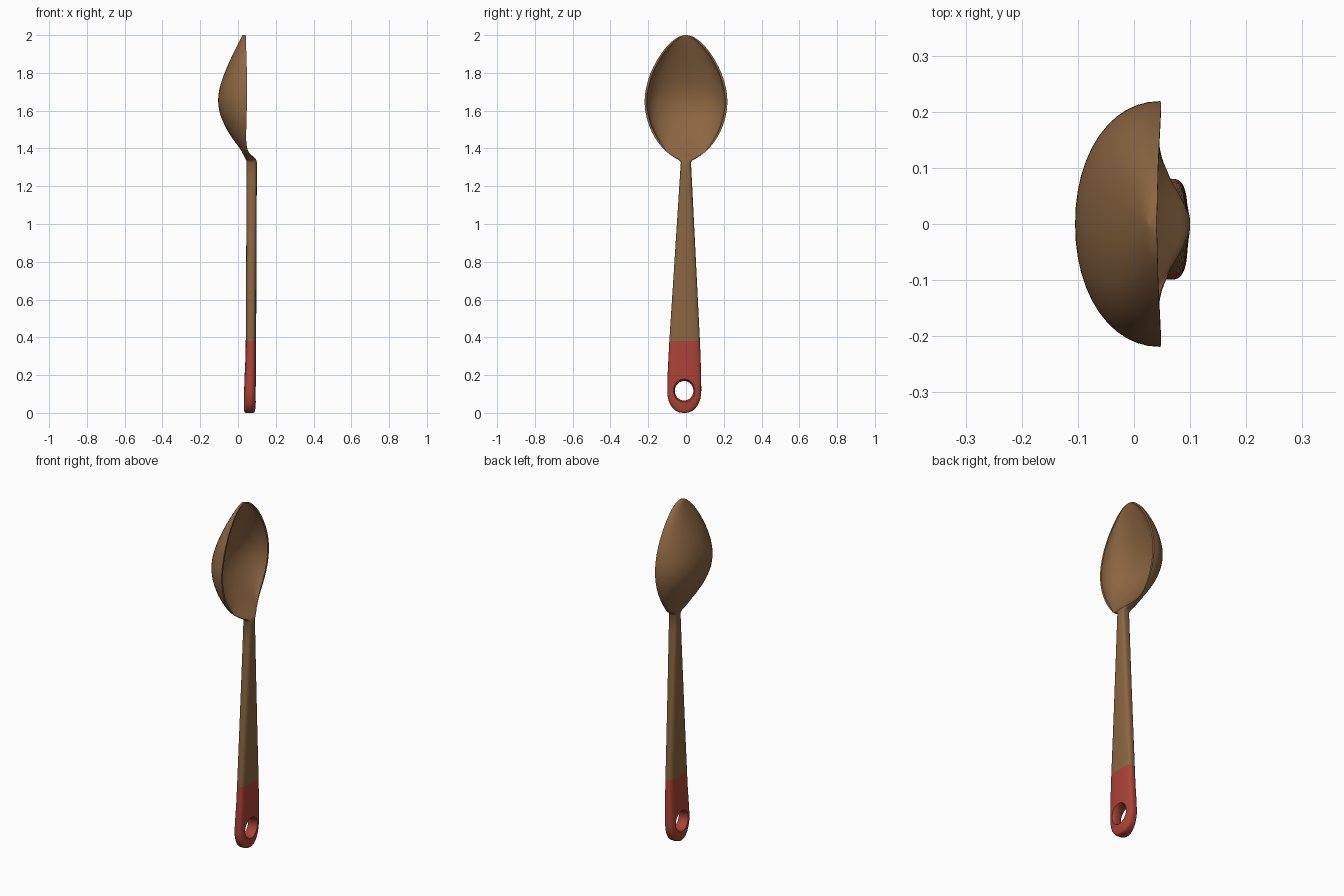
import bpy, bmesh, math

if "Cube" in bpy.data.objects:
    bpy.data.objects.remove(bpy.data.objects["Cube"])


def material(name, col):
    m = bpy.data.materials.new(name)
    m.diffuse_color = (*col, 1)
    m.use_nodes = True
    m.node_tree.nodes["Principled BSDF"].inputs["Base Color"].default_value = m.diffuse_color
    return m


wood = material("wood_brown", (0.26, 0.132, 0.054))
red = material("painted_red", (0.41, 0.056, 0.038))

RED_TOP = 0.38
HALF = 24

# Bowl stations: z, half width, rim x, front centre x, back centre x
BOWL = [
    (1.325, 0.027, 0.073, 0.100, 0.046),
    (1.338, 0.036, 0.074, 0.097, 0.043),
    (1.350, 0.058, 0.072, 0.088, 0.037),
    (1.370, 0.088, 0.062, 0.066, 0.026),
    (1.400, 0.121, 0.049, 0.037, 0.010),
    (1.450, 0.160, 0.043, -0.003, -0.027),
    (1.510, 0.191, 0.044, -0.040, -0.064),
    (1.580, 0.212, 0.046, -0.071, -0.094),
    (1.650, 0.219, 0.047, -0.082, -0.105),
    (1.720, 0.211, 0.048, -0.074, -0.097),
    (1.800, 0.187, 0.047, -0.048, -0.071),
    (1.880, 0.146, 0.045, -0.013, -0.036),
    (1.940, 0.101, 0.043, 0.016, -0.007),
    (1.980, 0.057, 0.042, 0.034, 0.013),
    (1.996, 0.024, 0.041, 0.040, 0.022),
    (2.000, 0.006, 0.040, 0.040, 0.026),
]


def smooth_rows(rows, steps):
    """Catmull-Rom through the rows."""
    out = []
    for i in range(len(rows) - 1):
        p0, p1 = rows[max(i - 1, 0)], rows[i]
        p2, p3 = rows[i + 1], rows[min(i + 2, len(rows) - 1)]
        for k in range(steps):
            t = k / steps
            out.append(tuple(
                0.5 * (2 * b + (c - a) * t + (2 * a - 5 * b + 4 * c - d) * t * t
                       + (3 * b - a - 3 * c + d) * t ** 3)
                for a, b, c, d in zip(p0, p1, p2, p3)))
    out.append(rows[-1])
    return out


def handle_row(z, w, front, back, squash=1.0):
    mid, h = (front + back) / 2, (front - back) / 2 * squash
    return (z, w, mid, mid + h, mid - h)


rows = []
# Rounded handle end
for i in range(12):
    a = math.radians(88 - 88 * i / 12)
    rows.append(handle_row(0.115 * (1 - math.sin(a)) , 0.09 * math.cos(a) ** 0.85,
                           0.095, 0.026 + 0.004 * math.cos(a), math.cos(a) ** 0.2))
# Straight tapered handle
rows.append(handle_row(0.12, 0.090, 0.096, 0.030))
rows.append(handle_row(0.20, 0.089, 0.096, 0.035))
rows.append(handle_row(0.28, 0.0855, 0.096, 0.039))
for i in range(10):
    t = i / 10
    rows.append(handle_row(RED_TOP + (1.325 - RED_TOP) * t, 0.081 - 0.054 * t,
                           0.096 + 0.004 * t, 0.041 + 0.005 * t))
rows += smooth_rows(BOWL, 3)
zmin = rows[0][0]


def ring(row):
    z, w, r, f, b = row
    k = min(max((z - 1.33) / 0.12, 0), 1)          # 0 on the handle, 1 in the bowl
    p = 3.2 + (2.1 - 3.2) * k
    lip = min(0.012 * k, w * 0.4)
    pts = []
    for side, depth, width in ((1, f, w - lip), (-1, b, w)):
        for i in range(HALF + 1):
            a = math.pi * i / HALF
            c, s = math.cos(a), max(math.sin(a), 0)
            y = math.copysign(abs(c) ** (2 / p), c) * width * side
            pts.append((r + (depth - r) * s ** (2 / p), y - 0.010 * max(0, 1 - z / 1.4), z))
    return pts


# Spoon: one loft from handle end to bowl tip
bm = bmesh.new()
loops = [[bm.verts.new(p) for p in ring(r)] for r in rows]
n = len(loops[0])
for lo, hi in zip(loops, loops[1:]):
    for j in range(n):
        bm.faces.new((lo[j], lo[(j + 1) % n], hi[(j + 1) % n], hi[j]))
bm.faces.new(loops[0][::-1])
bm.faces.new(loops[-1])
bmesh.ops.remove_doubles(bm, verts=bm.verts, dist=1e-5)
for v in bm.verts:
    if v.co.z <= zmin + 1e-4:
        v.co.z = 0
bmesh.ops.recalc_face_normals(bm, faces=bm.faces)
for f in bm.faces:
    f.material_index = 1 if f.calc_center_median().z < RED_TOP else 0
me = bpy.data.meshes.new("spoon")
bm.to_mesh(me)
bm.free()
spoon = bpy.data.objects.new("spoon", me)
bpy.context.collection.objects.link(spoon)
me.materials.append(wood)
me.materials.append(red)

# Hourglass cutter for the hanging hole with rounded lips
bm = bmesh.new()
SEG, prof = 40, []
for i in range(13):
    u = -1 + 2 * i / 12
    prof.append((0.063 + u * 0.040, 0.049 + 0.026 * (1 - math.sqrt(max(0, 1 - (0.95 * u) ** 2)))))
rings = [[bm.verts.new((x, -0.010 + r * math.cos(2 * math.pi * j / SEG),
                        0.117 + 1.05 * r * math.sin(2 * math.pi * j / SEG)))
          for j in range(SEG)] for x, r in prof]
for lo, hi in zip(rings, rings[1:]):
    for j in range(SEG):
        bm.faces.new((lo[j], lo[(j + 1) % SEG], hi[(j + 1) % SEG], hi[j]))
bm.faces.new(rings[0][::-1])
bm.faces.new(rings[-1])
bmesh.ops.recalc_face_normals(bm, faces=bm.faces)
for f in bm.faces:
    f.material_index = 1
cm = bpy.data.meshes.new("hole_cutter")
bm.to_mesh(cm)
bm.free()
cm.materials.append(wood)
cm.materials.append(red)
cutter = bpy.data.objects.new("hole_cutter", cm)
bpy.context.collection.objects.link(cutter)
cutter.hide_render = True

mod = spoon.modifiers.new("hanging_hole", 'BOOLEAN')
mod.operation = 'DIFFERENCE'
mod.solver = 'EXACT'
mod.object = cutter
bpy.context.view_layer.objects.active = spoon
spoon.select_set(True)
bpy.ops.object.modifier_apply(modifier=mod.name)
bpy.data.objects.remove(cutter)
bpy.ops.object.shade_smooth_by_angle(angle=math.radians(50))
